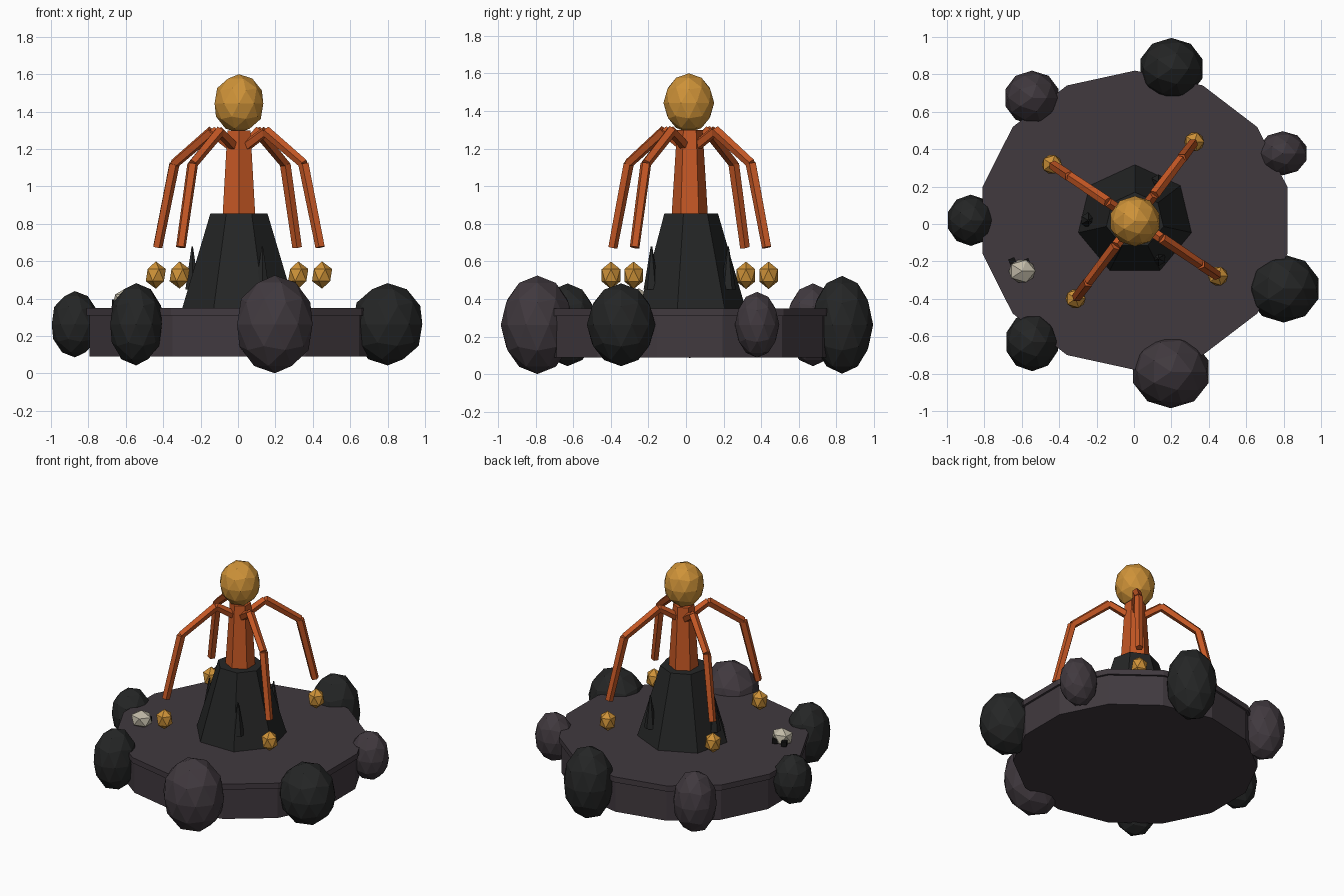
import bpy, math
from mathutils import Vector

cube = bpy.data.objects.get("Cube")
if cube:
    bpy.data.objects.remove(cube, do_unlink=True)


def material(name, r, g, b):
    m = bpy.data.materials.new(name)
    m.use_nodes = True
    m.diffuse_color = (r, g, b, 1)
    bsdf = m.node_tree.nodes["Principled BSDF"]
    bsdf.inputs["Base Color"].default_value = (r, g, b, 1)
    bsdf.inputs["Roughness"].default_value = 0.9
    return m


STONE = material("purple stone", 0.052, 0.041, 0.049)
COAL = material("coal black", 0.018, 0.019, 0.019)
ORANGE = material("burnt orange", 0.56, 0.096, 0.018)
GOLD = material("gold", 0.62, 0.29, 0.04)
BONE = material("bone", 0.52, 0.48, 0.38)
PITCH = material("pitch black", 0.006, 0.006, 0.006)

CENTRE = Vector((0.005, 0.02, 0))
WIDE, DEEP = 1.045, 1.0


def finish(name, mat):
    ob = bpy.context.object
    ob.name = ob.data.name = name
    ob.data.materials.append(mat)
    return ob


def frustum(name, mat, sides, r1, r2, z1, z2):
    """Upright tapered prism with one corner pointing to the back."""
    bpy.ops.mesh.primitive_cone_add(vertices=sides, radius1=r1, radius2=r2, depth=z2 - z1,
                                    location=CENTRE + Vector((0, 0, (z1 + z2) / 2)))
    bpy.context.object.scale = (WIDE, DEEP, 1)
    return finish(name, mat)


def stone(name, mat, loc, size, detail, turn=0):
    bpy.ops.mesh.primitive_ico_sphere_add(subdivisions=detail, radius=1, location=loc)
    ob = finish(name, mat)
    ob.scale = size
    ob.rotation_euler.z = turn
    return ob


def rod(name, mat, a, b, r1, r2):
    """Five-sided rod from a to b."""
    d = b - a
    bpy.ops.mesh.primitive_cone_add(vertices=5, radius1=r1, radius2=r2, depth=d.length,
                                    location=(a + b) / 2)
    bpy.context.object.rotation_euler = d.to_track_quat('Z', 'Y').to_euler()
    return finish(name, mat)


def around(angle, r, z):
    return CENTRE + Vector((math.cos(angle) * r * 1.04, math.sin(angle) * r * 0.98, z))


# Platform: body and slightly wider top plate
frustum("platform_body", STONE, 14, 0.785, 0.785, 0.09, 0.31)
frustum("platform_top", STONE, 14, 0.80, 0.80, 0.31, 0.35)

# Boulders round the rim: x, y, half sizes, colour
boulders = [
    (0.20, 0.83, 0.175, 0.165, 0.26, COAL),
    (-0.545, 0.675, 0.15, 0.145, 0.22, STONE),
    (0.795, 0.378, 0.135, 0.118, 0.175, STONE),
    (-0.872, 0.02, 0.13, 0.137, 0.177, COAL),
    (-0.545, -0.63, 0.145, 0.157, 0.22, COAL),
    (0.197, -0.79, 0.212, 0.195, 0.262, STONE),
    (0.80, -0.345, 0.195, 0.182, 0.22, COAL),
]
for i, (x, y, rx, ry, rz, mat) in enumerate(boulders):
    stone(f"boulder_{i + 1}", mat, (x, y, 0.263), (rx, ry, rz), 2)

# Tower and its three spikes
frustum("tower", COAL, 7, 0.297, 0.15, 0.35, 0.855)
for i in range(3):
    p = around(math.radians(60 + 120 * i), 0.24, 0.565)
    bpy.ops.mesh.primitive_cone_add(vertices=6, radius1=0.042, radius2=0.004, depth=0.23, location=p)
    finish(f"tower_spike_{i + 1}", COAL)

# Column and crowning orb
frustum("column", ORANGE, 6, 0.096, 0.068, 0.85, 1.30)
stone("orb", GOLD, (0.005, 0.015, 1.443), (0.137, 0.135, 0.157), 2)

# Four bent arms, each with a floating gem under its tip
for i in range(4):
    angle = math.radians(54.5 + 90 * i)
    joints = [around(angle, r, z) for r, z in
              ((0.02, 1.20), (0.17, 1.295), (0.41, 1.12), (0.515, 0.675))]
    for k, part in enumerate(("shoulder", "upper", "lower")):
        rod(f"arm_{i + 1}_{part}", ORANGE, joints[k], joints[k + 1], 0.03, 0.027)
    stone(f"gem_{i + 1}", GOLD, around(angle, 0.525, 0.526), (0.06, 0.058, 0.073), 1)

# Small skull with two dark sockets
stone("skull", BONE, (-0.598, -0.252, 0.395), (0.08, 0.07, 0.062), 1)
for side, x, y in (("left", -0.65, -0.20), ("right", -0.575, -0.205)):
    bpy.ops.mesh.primitive_cube_add(size=0.035, location=(x, y, 0.378))
    finish(f"skull_socket_{side}", PITCH).rotation_euler.z = 0.4
